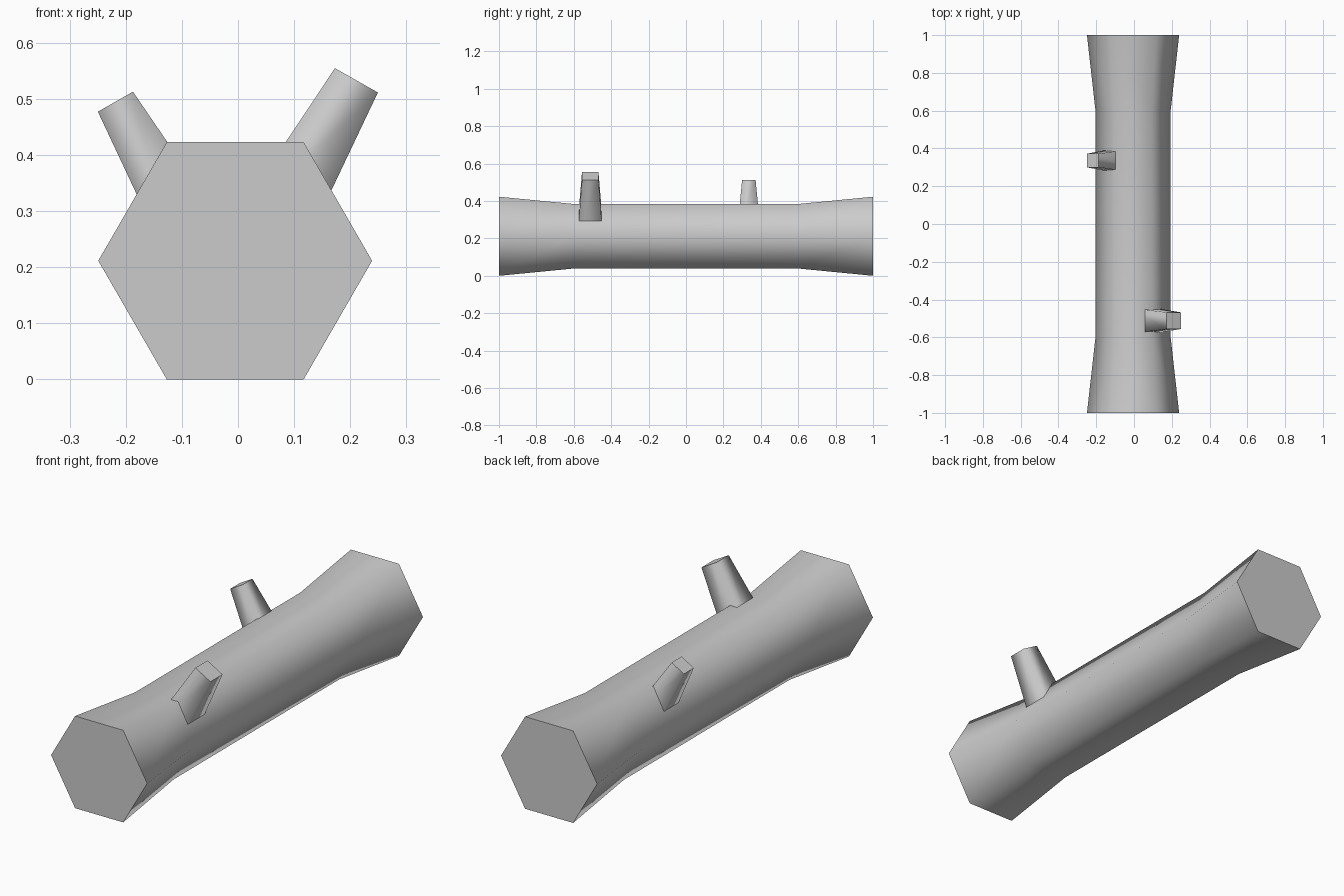
import bpy, bmesh
from math import cos, sin, pi
from mathutils import Vector

if "Cube" in bpy.data.objects:
    bpy.data.objects.remove(bpy.data.objects["Cube"])


def loft(name, sides, rings, turn=0.0):
    """Skin n-sided rings (centre, radius, u axis, v axis); smooth sides, flat caps."""
    bm = bmesh.new()
    loops = []
    for c, r, u, v in rings:
        angles = [turn + 2 * pi * i / sides for i in range(sides)]
        loops.append([bm.verts.new(c + r * (cos(a) * u + sin(a) * v)) for a in angles])
    for a, b in zip(loops, loops[1:]):
        for i in range(sides):
            j = (i + 1) % sides
            bm.faces.new((a[i], a[j], b[j], b[i])).smooth = True
    for cap in (loops[0], loops[-1]):
        for e in bm.faces.new(cap).edges:
            e.smooth = False
    bmesh.ops.recalc_face_normals(bm, faces=bm.faces[:])
    mesh = bpy.data.meshes.new(name)
    bm.to_mesh(mesh)
    bm.free()
    obj = bpy.data.objects.new(name, mesh)
    bpy.context.collection.objects.link(obj)
    return obj


X, Y, Z = Vector((1, 0, 0)), Vector((0, 1, 0)), Vector((0, 0, 1))

# Trunk: six-sided log flaring at both ends
profile = [(-1, 0.244), (-0.6, 0.199), (0.6, 0.199), (1, 0.244)]
loft("log_trunk", 6, [(Vector((-0.005, y, 0.2115)), r, X, Z) for y, r in profile])


# Branch stubs: tapered four-sided pegs rooted inside the trunk
def stub(name, tip, axis, length, tip_half, base_half):
    axis = axis.normalized()
    side = Y.cross(axis)
    k = 2 ** 0.5
    loft(name, 4, [(tip - axis * length, base_half * k, side, Y),
                   (tip, tip_half * k, side, Y)], pi / 4)


stub("branch_stub_right", Vector((0.211, -0.512, 0.533)), Vector((0.492, 0, 0.87)),
     0.35, 0.044, 0.069)
stub("branch_stub_left", Vector((-0.2185, 0.336, 0.495)), Vector((-0.496, 0, 0.868)),
     0.30, 0.036, 0.060)
